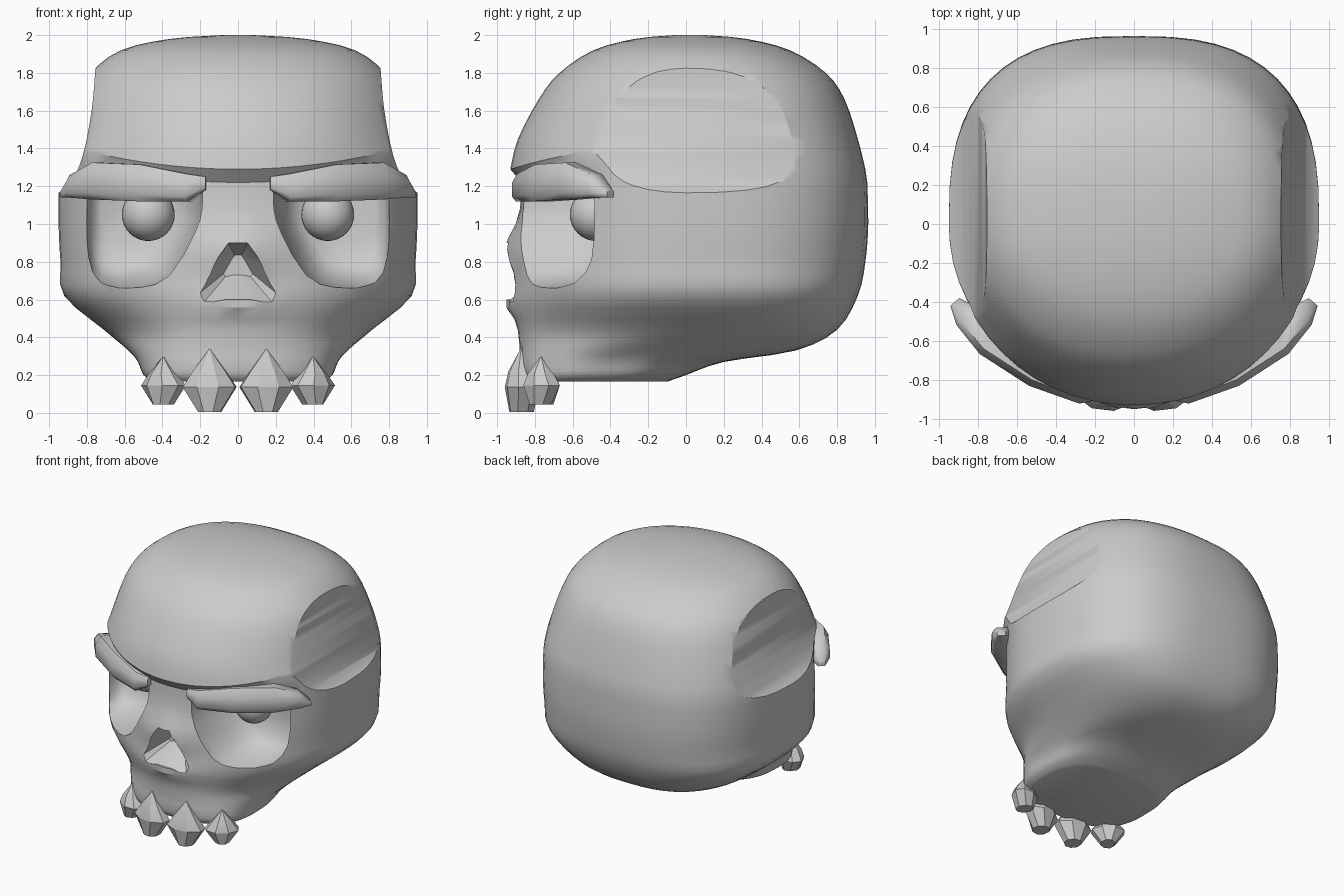
import bpy, bmesh, math
from mathutils import Vector

if "Cube" in bpy.data.objects:
    bpy.data.objects.remove(bpy.data.objects["Cube"])

bone = bpy.data.materials.new("bone_grey")
bone.use_nodes = True
GREY = (0.6, 0.6, 0.6, 1)
bone.diffuse_color = GREY
bone.node_tree.nodes["Principled BSDF"].inputs["Base Color"].default_value = GREY


def loft(name, rings):
    """Skin a list of equal-length point rings and cap both ends."""
    bm = bmesh.new()
    rows = [[bm.verts.new(p) for p in ring] for ring in rings]
    n = len(rows[0])
    for a, b in zip(rows, rows[1:]):
        for i in range(n):
            j = (i + 1) % n
            bm.faces.new((a[i], a[j], b[j], b[i]))
    bm.faces.new(rows[0])
    bm.faces.new(rows[-1])
    bmesh.ops.recalc_face_normals(bm, faces=bm.faces)
    mesh = bpy.data.meshes.new(name)
    bm.to_mesh(mesh)
    bm.free()
    mesh.materials.append(bone)
    ob = bpy.data.objects.new(name, mesh)
    bpy.context.collection.objects.link(ob)
    return ob


def activate(ob):
    bpy.ops.object.select_all(action='DESELECT')
    ob.select_set(True)
    bpy.context.view_layer.objects.active = ob


def smooth(ob, degrees):
    activate(ob)
    bpy.ops.object.shade_smooth_by_angle(angle=math.radians(degrees))


def cut(target, cutter):
    cutter.hide_render = True
    mod = target.modifiers.new("cut", 'BOOLEAN')
    mod.operation, mod.solver, mod.object = 'DIFFERENCE', 'EXACT', cutter
    activate(target)
    bpy.ops.object.modifier_apply(modifier=mod.name)
    bpy.data.objects.remove(cutter)


def spline(keys, steps=3):
    """Catmull-Rom samples through the key tuples."""
    out = []
    for i in range(len(keys) - 1):
        p = [Vector(keys[min(max(i + k, 0), len(keys) - 1)]) for k in (-1, 0, 1, 2)]
        for s in range(steps):
            t = s / steps
            out.append(p[1] + t / 2 * (p[2] - p[0] + t * (2 * p[0] - 5 * p[1] + 4 * p[2] - p[3]
                       + t * (3 * (p[1] - p[2]) + p[3] - p[0]))))
    return out + [Vector(keys[-1])]


def power(v, e):
    return math.copysign(abs(v) ** e, v)


def bump(v, centre, spread):
    return math.exp(-((v - centre) / spread) ** 2)


def skull_ring(key, count=56):
    """Rounded section with its own front, back, half width and widest point."""
    z, front, back, width, mid = key
    n_front = 2.05 + 0.5 * bump(z, 0.1, 0.3)
    n_back = 2.4 + 0.3 * bump(max(z, 1.1), 1.1, 0.4)
    ring = []
    for i in range(count):
        a = 2 * math.pi * i / count
        n = n_back if math.sin(a) > 0 else n_front
        x = width * power(math.cos(a), 2 / n)
        s = power(math.sin(a), 2 / n)
        y = mid + s * (back - mid if s > 0 else mid - front)
        lift = 0
        if s < 0:
            # nose bridge, upper lip and the rising forehead ledge
            y -= 0.07 * bump(x, 0, 0.2) * bump(z, 0.86, 0.13)
            y -= 0.05 * bump(x, 0, 0.24) * bump(z, 0.58, 0.07)
            lift = 0.16 * x * x * min(1, -1.6 * s) * bump(z, 1.26, 0.12)
        ring.append((x, y, z + lift))
    return ring


# Skull: height, front, back, half width, widest y
face = [(0.165, -0.84, -0.1, 0.45, -0.5), (0.2, -0.87, 0, 0.5, -0.47),
        (0.27, -0.88, 0.2, 0.53, -0.42), (0.33, -0.88, 0.58, 0.58, -0.3),
        (0.44, -0.89, 0.8, 0.71, 0), (0.62, -0.91, 0.91, 0.92, 0.02),
        (0.8, -0.9, 0.95, 0.94, 0), (1, -0.88, 0.965, 0.95, 0), (1.22, -0.87, 0.96, 0.95, 0)]
dome = [(1.29, -0.93, 0.95, 0.945, 0), (1.45, -0.89, 0.91, 0.92, 0),
        (1.66, -0.78, 0.84, 0.86, 0), (1.8, -0.67, 0.74, 0.78, 0),
        (1.92, -0.49, 0.55, 0.62, 0), (1.98, -0.27, 0.32, 0.36, 0.02), (2, -0.06, 0.1, 0.08, 0.02)]
skull = loft("skull", [skull_ring(k) for k in spline(face) + spline(dome)])

# Hollow temples, eye sockets and nose opening
temple = spline([(0.97, 1.15), (0.88, 1.23), (0.82, 1.37), (0.775, 1.6), (0.755, 1.82)], 4)
temple += [(0.75, 2.1), (1.4, 2.1), (1.4, 1.15)]
socket = spline([(0.19, 1.2), (0.19, 1.08), (0.23, 0.95), (0.36, 0.73), (0.52, 0.66),
                 (0.73, 0.66), (0.81, 0.78), (0.825, 1), (0.82, 1.2)], 2)
socket_depth = spline([(-0.8, 1), (-0.62, 0.95), (-0.48, 0.85), (-0.4, 0.7), (-0.36, 0.4)], 2)
nose = [(0.05, 0.9), (0.1, 0.83), (0.22, 0.62), (0.19, 0.575), (0.07, 0.6)]
nose += [(-x, z) for x, z in reversed(nose)]


def tapered(outline, side, centre, stages):
    cx, cz = centre
    return [[(side * (cx + (x - cx) * k), y, cz + (z - cz) * k) for x, z in outline]
            for y, k in stages]


for side in (1, -1):
    cut(skull, loft("temple_cutter", [[(side * x, y, z) for x, z in temple] for y in (-1, 1)]))
    cut(skull, loft("socket_cutter", tapered(socket, side, (0.66, 1.08),
                                             [(-1.3, 1)] + socket_depth)))
cut(skull, loft("nose_cutter", tapered(nose, 1, (0, 0.8), [(-1.2, 1), (-0.93, 1), (-0.76, 0.35)])))
smooth(skull, 33)


# Brows: x, y, bottom, top, half depth
brow_keys = [(0.17, -0.86, 1.18, 1.25, 0.04), (0.26, -0.855, 1.12, 1.265, 0.07),
             (0.5, -0.755, 1.12, 1.315, 0.085), (0.74, -0.6, 1.13, 1.325, 0.085),
             (0.86, -0.47, 1.14, 1.26, 0.07), (0.92, -0.4, 1.14, 1.18, 0.03)]
section = [(-0.7, -1), (0.7, -1), (1, -0.65), (1, 0.35), (0.6, 1), (-0.6, 1), (-1, 0.5), (-1, -0.7)]


def brow_rings(side):
    rings = []
    for i, (x, y, low, high, depth) in enumerate(brow_keys):
        a, b = brow_keys[max(i - 1, 0)], brow_keys[min(i + 1, len(brow_keys) - 1)]
        out = Vector((b[1] - a[1], a[0] - b[0])).normalized()
        rings.append([(side * (x + out.x * u * depth), y + out.y * u * depth,
                       (low + high) / 2 + v * (high - low) / 2) for u, v in section])
    return rings


# Teeth: height fraction, width fraction, depth fraction
tooth_profile = [(1, 0.03, 0.1), (0.65, 0.62, 0.8), (0.4, 1, 1), (0, 0.42, 0.75)]


def tooth(name, x, y, bottom, height, half_width, half_depth, turn):
    rings = []
    for h, w, d in tooth_profile:
        ring = []
        for i in range(8):
            a = math.pi * (i + 0.5) / 4
            u, v = 1.08 * w * half_width * math.cos(a), d * half_depth * math.sin(a)
            ring.append((x + u * math.cos(turn) - v * math.sin(turn),
                         y + u * math.sin(turn) + v * math.cos(turn), bottom + h * height))
        rings.append(ring)
    smooth(loft(name, rings), 20)


for side, label in ((1, "left"), (-1, "right")):
    smooth(loft(label + "_brow", brow_rings(side)), 50)
    bpy.ops.mesh.primitive_uv_sphere_add(segments=24, ring_count=16, radius=0.14,
                                         location=(side * 0.475, -0.475, 1.05))
    eye = bpy.context.object
    eye.name = label + "_eyeball"
    eye.data.materials.append(bone)
    smooth(eye, 40)
    tooth(label + "_front_tooth", side * 0.15, -0.87, 0.005, 0.33, 0.14, 0.09, side * 0.12)
    tooth(label + "_side_tooth", side * 0.395, -0.765, 0.045, 0.25, 0.12, 0.09, side * 0.6)
